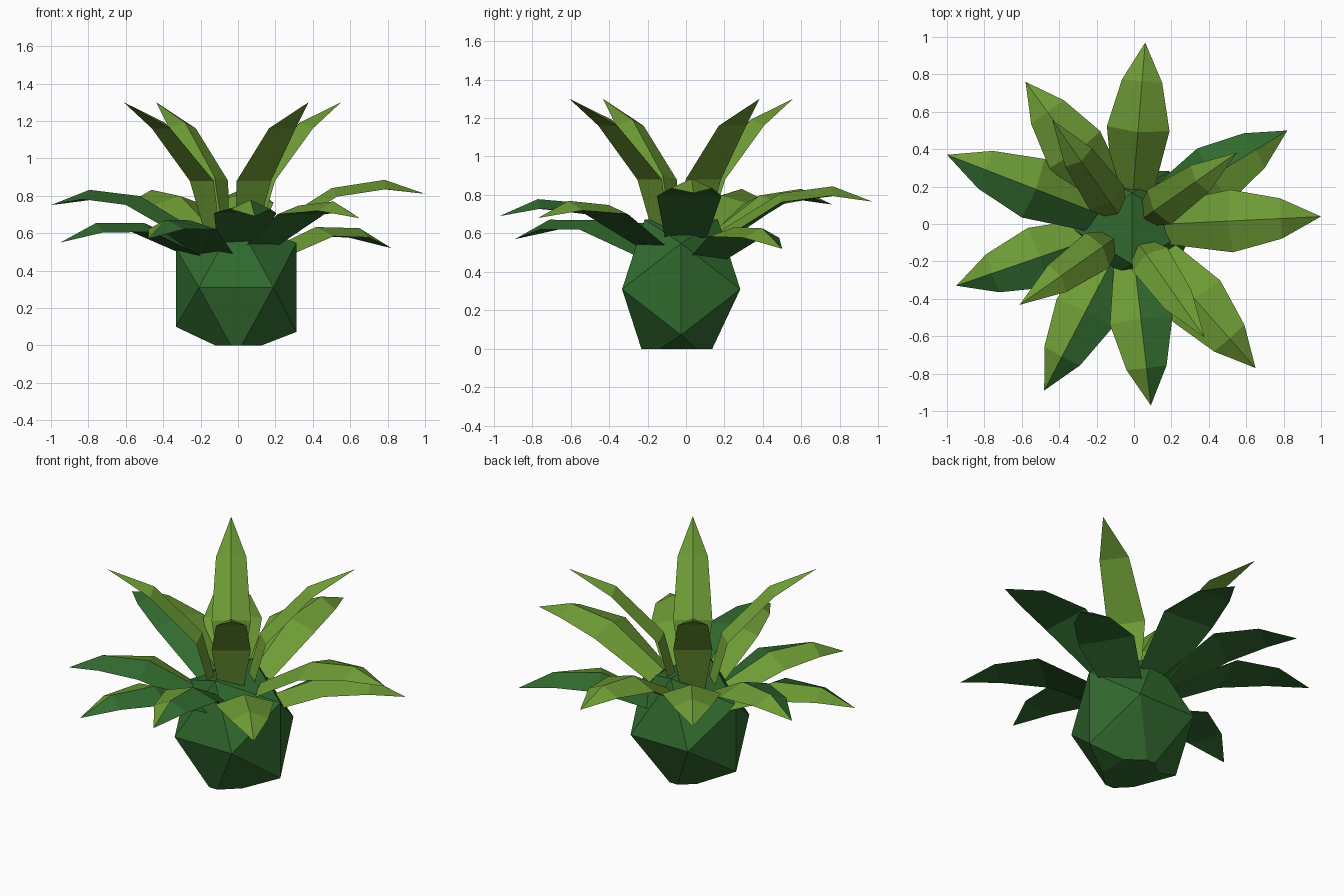
import bpy
import bmesh
from math import atan2, cos, sin, radians, hypot, sqrt
from mathutils import Vector

cube = bpy.data.objects.get("Cube")
if cube:
    bpy.data.objects.remove(cube, do_unlink=True)


def make_material(name, color):
    mat = bpy.data.materials.new(name)
    mat.use_nodes = True
    mat.diffuse_color = color
    mat.node_tree.nodes["Principled BSDF"].inputs["Base Color"].default_value = color
    return mat


LIME = make_material("lime green", (0.155, 0.33, 0.036, 1))
DARK = make_material("dark green", (0.031, 0.145, 0.028, 1))


def add_object(name, bm, materials):
    bmesh.ops.recalc_face_normals(bm, faces=bm.faces)
    mesh = bpy.data.meshes.new(name)
    bm.to_mesh(mesh)
    bm.free()
    for mat in materials:
        mesh.materials.append(mat)
    obj = bpy.data.objects.new(name, mesh)
    bpy.context.collection.objects.link(obj)
    return obj


def build_leaf(name, center, angle, profile, widths, ridge, dark_left, dark_under):
    """Triangular-section leaf: flat underside, raised ridge, pointed tip."""
    bm = bmesh.new()
    out = Vector((cos(angle), sin(angle), 0))
    side = Vector((-sin(angle), cos(angle), 0))
    origin = Vector((center[0], center[1], 0))
    rings = []
    for i, half in enumerate(widths):
        r, z = profile[i]
        prev, nxt = profile[max(i - 1, 0)], profile[i + 1]
        dr, dz = nxt[0] - prev[0], nxt[1] - prev[1]
        length = hypot(dr, dz)
        spine = origin + out * r + Vector((0, 0, z))
        normal = (out * -dz + Vector((0, 0, dr))) / length
        points = (spine + side * half, spine + normal * ridge, spine - side * half)
        rings.append([bm.verts.new(p) for p in points])
    r, z = profile[-1]
    tip = bm.verts.new(origin + out * r + Vector((0, 0, z)))

    # Strips in order: left half, right half, underside
    dark = (dark_left, False, dark_under)
    for j in range(3):
        k = (j + 1) % 3
        for a, b in zip(rings, rings[1:]):
            bm.faces.new((a[j], a[k], b[k], b[j])).material_index = int(dark[j])
        last = rings[-1]
        bm.faces.new((last[j], last[k], tip)).material_index = int(dark[j])
    bm.faces.new(rings[0]).material_index = int(dark_under)
    return add_object(name, bm, (LIME, DARK))


# Faceted body: a slightly uneven icosahedron with a flat-cut foot
PHI = (1 + 5 ** 0.5) / 2
HALF = 0.19
bm = bmesh.new()
for s in (-1, 1):
    for t in (-1, 1):
        for p in ((s, t * PHI, 0), (t * PHI, 0, s), (0, s, t * PHI)):
            x, y, z = (c * HALF for c in p)
            if y > 0 and z < 0:
                y *= 0.72
            bm.verts.new((x * 1.05 - 0.01, y - 0.025, z * 1.18 * (1 + 0.2 * x) + 0.31))
bmesh.ops.convex_hull(bm, input=bm.verts)
cut = bmesh.ops.bisect_plane(bm, geom=bm.verts[:] + bm.edges[:] + bm.faces[:],
                             plane_co=(0, 0, 0), plane_no=(0, 0, -1), clear_outer=True)
rim = [e for e in cut["geom_cut"] if isinstance(e, bmesh.types.BMEdge)]
bmesh.ops.edgeloop_fill(bm, edges=rim)
add_object("faceted_body", bm, (DARK,))

# Drooping outer leaves: tip position, and whether the left half is dark
OUTER = [
    (1.0, 0.04, 0.81, False),
    (0.82, 0.50, 0.52, True),
    (0.06, 0.97, 0.765, False),
    (-0.58, 0.76, 0.75, False),
    (-1.0, 0.37, 0.75, True),
    (-0.95, -0.33, 0.55, True),
    (-0.48, -0.89, 0.57, True),
    (0.09, -0.97, 0.69, True),
    (0.65, -0.77, 0.68, False),
]
ARCH = [(0.2, 0.58), (0.53, 0.795), (0.79, 0.835), (1.0, 0.81)]
CENTER = (-0.02, -0.01)
for n, (x, y, z, dark_left) in enumerate(OUTER, 1):
    dx, dy = x - CENTER[0], y - CENTER[1]
    reach = hypot(dx, dy)
    droop = ARCH[-1][1] - z
    profile = [(r * reach, h - droop * sqrt(r)) for r, h in ARCH]
    build_leaf(f"outer_leaf_{n}", CENTER, atan2(dy, dx), profile,
               (0.11, 0.168, 0.108), 0.05, dark_left, True)

# Upright inner leaves
UPRIGHT = [(0.13, 0.6), (0.2, 0.88), (0.465, 1.16), (0.71, 1.3)]
for n in range(4):
    build_leaf(f"inner_leaf_{n + 1}", (-0.03, -0.025), radians(35 + 90 * n), UPRIGHT,
               (0.07, 0.112, 0.087), 0.04, False, False)
